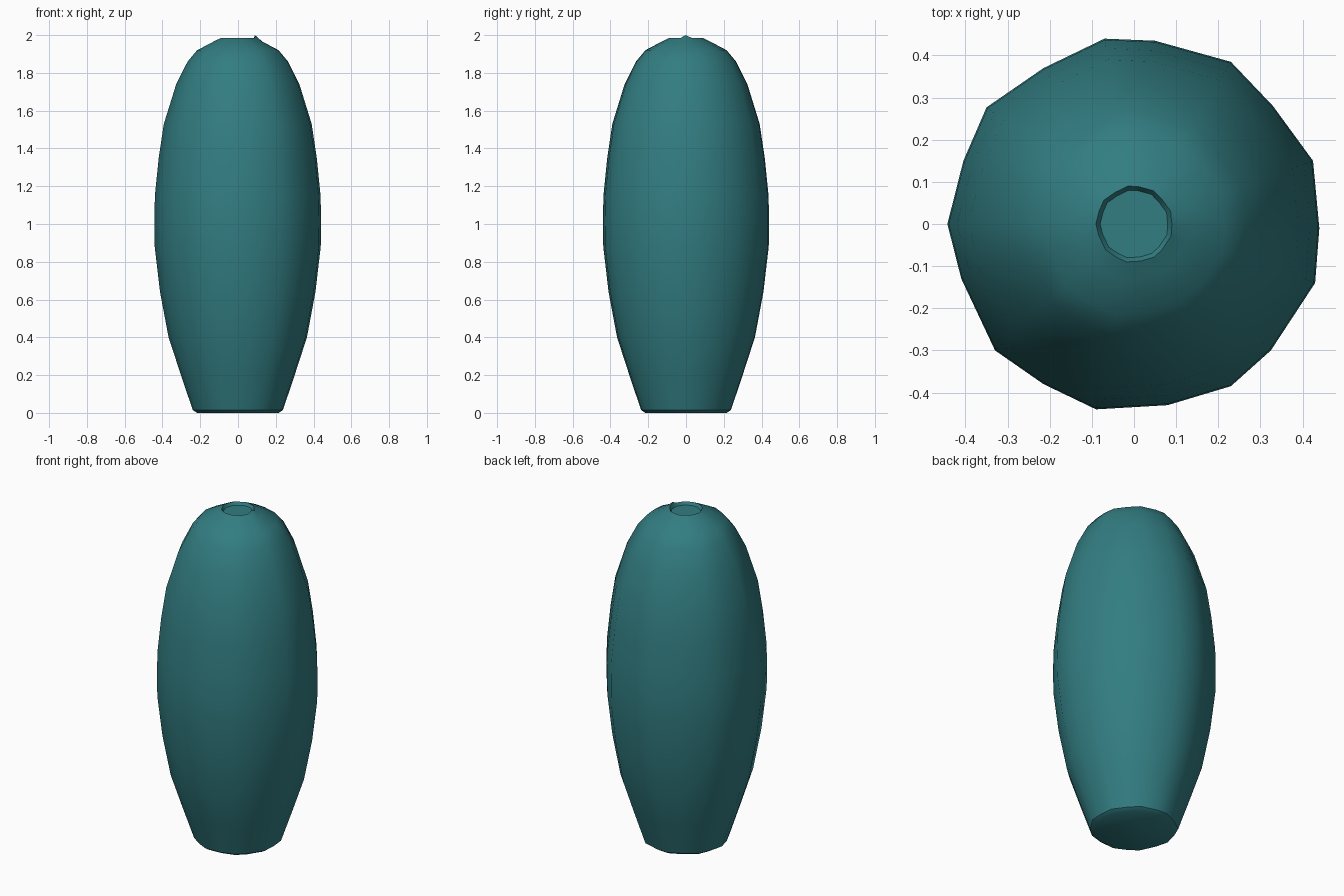
import bpy, bmesh, math

if "Cube" in bpy.data.objects:
    bpy.data.objects.remove(bpy.data.objects["Cube"])

teal = bpy.data.materials.new("teal_glaze")
teal.diffuse_color = (0.032, 0.205, 0.222, 1)
teal.use_nodes = True
teal.node_tree.nodes["Principled BSDF"].inputs["Base Color"].default_value = teal.diffuse_color

# Slightly irregular 18-sided cross-section at the widest height
outline = [(.44, -.01), (.425, .15), (.33, .28), (.23, .385), (.05, .435),
           (-.07, .44), (-.215, .37), (-.35, .277), (-.405, .15), (-.443, 0),
           (-.41, -.13), (-.33, -.3), (-.215, -.38), (-.09, -.44),
           (.08, -.43), (.23, -.385), (.325, -.3), (.43, -.14)]
WIDE = 0.44

# Side profile (radius, height), from base to the dished mouth
profile = [(.215, 0), (.238, .015), (.30, .2), (.365, .4), (.41, .64),
           (.438, .88), (.44, 1.02), (.437, 1.15), (.417, 1.35), (.39, 1.53),
           (.325, 1.74), (.265, 1.86), (.215, 1.92), (.13, 1.965),
           (.09, 1.985), (.08, 1.968)]

bm = bmesh.new()
rings = [[bm.verts.new((x * r / WIDE, y * r / WIDE, z)) for x, y in outline]
         for r, z in profile]
n = len(outline)
for low, high in zip(rings, rings[1:]):
    for i in range(n):
        j = (i + 1) % n
        bm.faces.new((low[i], low[j], high[j], high[i]))
bm.faces.new(rings[0][::-1])   # base
bm.faces.new(rings[-1])        # floor of the mouth
# Small raised nick on the right of the rim
rings[-2][0].co.z = 2.0
bmesh.ops.recalc_face_normals(bm, faces=bm.faces[:])

mesh = bpy.data.meshes.new("vase_body")
bm.to_mesh(mesh)
bm.free()
vase = bpy.data.objects.new("vase_body", mesh)
bpy.context.collection.objects.link(vase)
mesh.materials.append(teal)

# Smooth sides, crisp base and mouth
bpy.context.view_layer.objects.active = vase
vase.select_set(True)
bpy.ops.object.shade_smooth_by_angle(angle=math.radians(35))
